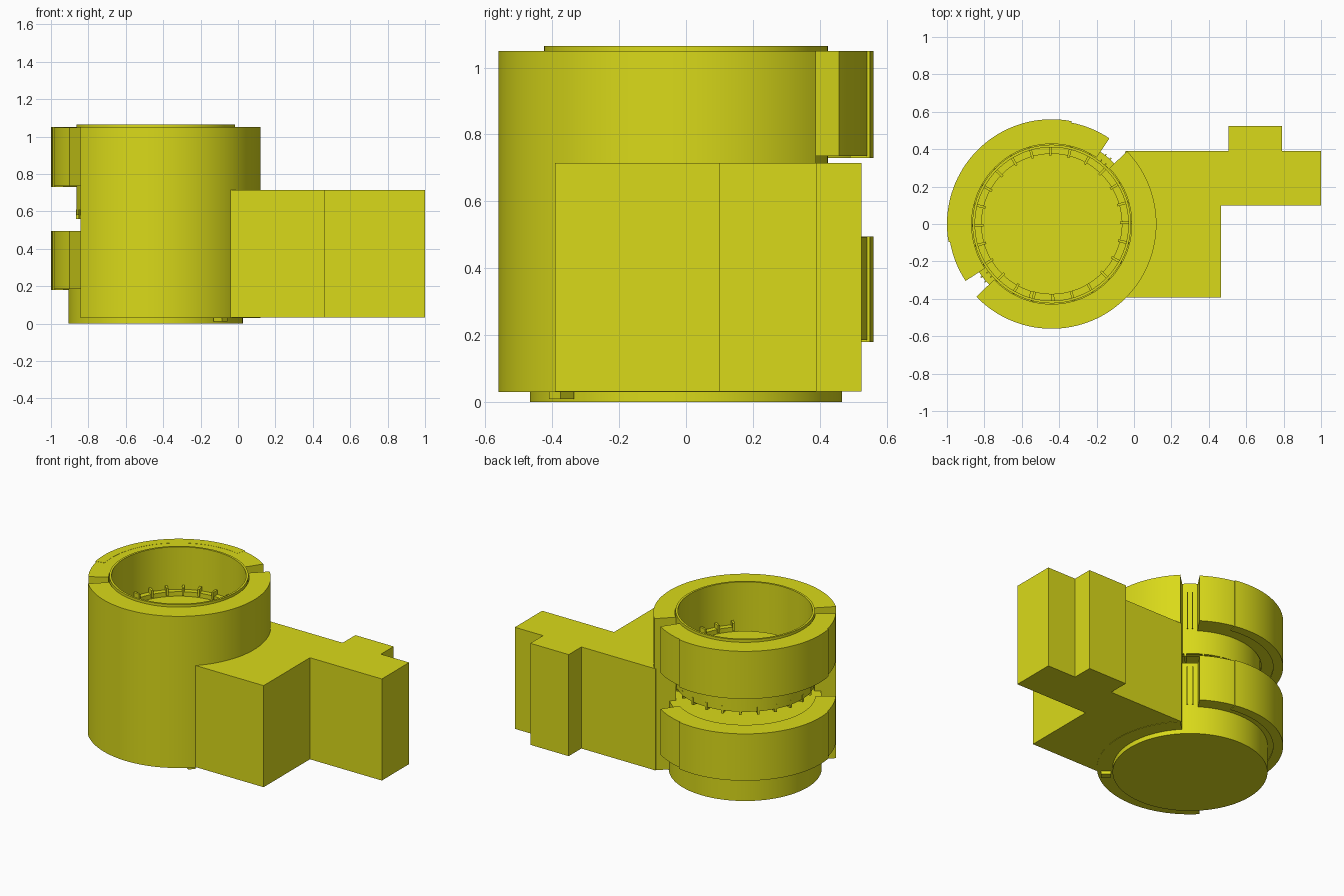
import bpy, bmesh, math
from math import cos, sin, radians

if "Cube" in bpy.data.objects:
    bpy.data.objects.remove(bpy.data.objects["Cube"])

CX = -0.44  # axis of the round holder

mat = bpy.data.materials.new("yellow")
mat.diffuse_color = (0.7, 0.7, 0.01, 1)
mat.use_nodes = True
mat.node_tree.nodes["Principled BSDF"].inputs["Base Color"].default_value = mat.diffuse_color


def finish(name, bm):
    bmesh.ops.recalc_face_normals(bm, faces=bm.faces[:])
    me = bpy.data.meshes.new(name)
    bm.to_mesh(me)
    bm.free()
    ob = bpy.data.objects.new(name, me)
    bpy.context.collection.objects.link(ob)
    me.materials.append(mat)
    bpy.ops.object.select_all(action='DESELECT')
    ob.select_set(True)
    bpy.context.view_layer.objects.active = ob
    bpy.ops.object.shade_smooth_by_angle(angle=radians(30))
    return ob


def prism(name, pts, z0, z1):
    """Extrude a flat outline from z0 to z1."""
    bm = bmesh.new()
    face = bm.faces.new([bm.verts.new((x, y, z0)) for x, y in pts])
    out = bmesh.ops.extrude_face_region(bm, geom=[face])
    top = [v for v in out["geom"] if isinstance(v, bmesh.types.BMVert)]
    bmesh.ops.translate(bm, verts=top, vec=(0, 0, z1 - z0))
    return finish(name, bm)


def revolve(name, profile, a0=0, a1=360):
    """Sweep a closed (radius, z) profile around the holder axis."""
    n = max(2, int(abs(a1 - a0) / 3))
    full = a1 - a0 == 360
    bm = bmesh.new()
    rows = []
    for i in range(n if full else n + 1):
        a = radians(a0 + (a1 - a0) * i / n)
        rows.append([bm.verts.new((CX + r * cos(a), r * sin(a), z)) for r, z in profile])
    m = len(profile)
    for i in range(n):
        p, q = rows[i], rows[(i + 1) % len(rows)]
        for j in range(m):
            k = (j + 1) % m
            bm.faces.new((p[j], q[j], q[k], p[k]))
    if not full:
        bm.faces.new(rows[0])
        bm.faces.new(rows[-1])
    bmesh.ops.remove_doubles(bm, verts=bm.verts[:], dist=1e-5)
    return finish(name, bm)


def ring(name, r0, r1, z0, z1, a0=0, a1=360):
    return revolve(name, [(r0, z0), (r1, z0), (r1, z1), (r0, z1)], a0, a1)


def arc(r, a0, a1, n):
    return [(CX + r * cos(radians(a0 + (a1 - a0) * i / n)),
             r * sin(radians(a0 + (a1 - a0) * i / n))) for i in range(n + 1)]


# Full-height front half of the holder
ring("front_shell", 0.428, 0.56, 0.03, 1.05, -136, 44)

# Two clamp bands at the back, each with a slightly thicker middle
for label, z0, z1 in (("lower", 0.18, 0.495), ("upper", 0.73, 1.05)):
    ring(label + "_clamp_band", 0.428, 0.552, z0 + 0.006, z1 - 0.001, 56, 213.5)
    ring(label + "_clamp_pad", 0.5, 0.56, z0, z1, 79, 190)

# Round bottom cup, closed at the base
prism("bottom_cup", arc(0.466, 0, 357, 119), 0.0, 0.49)

# Upper liner tube with its floor
ring("liner_tube", 0.41, 0.424, 0.58, 1.065)
prism("liner_floor", arc(0.376, 0, 357, 119), 0.6, 0.75)
ring("liner_ledge", 0.375, 0.415, 0.585, 0.78, -45, 253)

# Radial ribs above the ledge and below the liner
for i in range(24):
    a = 15 * i
    if not 253 < a < 315:
        ring("upper_rib", 0.365, 0.412, 0.76, 0.81, a, a + 2)
    ring("lower_rib", 0.34, 0.426, 0.56, 0.61, a, a + 2)

# Thin vertical ribs in the two slots between the shell and clamps
for mid in (50, 219):
    for d in (-2, 2):
        for z0, z1 in ((0.2, 0.46), (0.75, 1.0)):
            ring("slot_rib", 0.42, 0.475 if z0 < 0.5 else 0.436, z0, z1,
                 mid + d - 0.4, mid + d + 0.4)

# Side bracket: block, arm and tab in one outline
outline = [(-0.045, -0.392), (0.465, -0.392), (0.465, 0.10), (1.0, 0.10),
           (1.0, 0.39), (0.79, 0.39), (0.79, 0.525), (0.505, 0.525),
           (0.505, 0.39), (-0.045, 0.39)] + arc(0.545, 44, -44, 24)
prism("side_bracket", outline, 0.032, 0.715)

# Small catch under the shell rim
prism("bottom_catch", [(-0.13, -0.37), (-0.085, -0.41), (-0.055, -0.375), (-0.10, -0.335)],
      0.01, 0.035)
